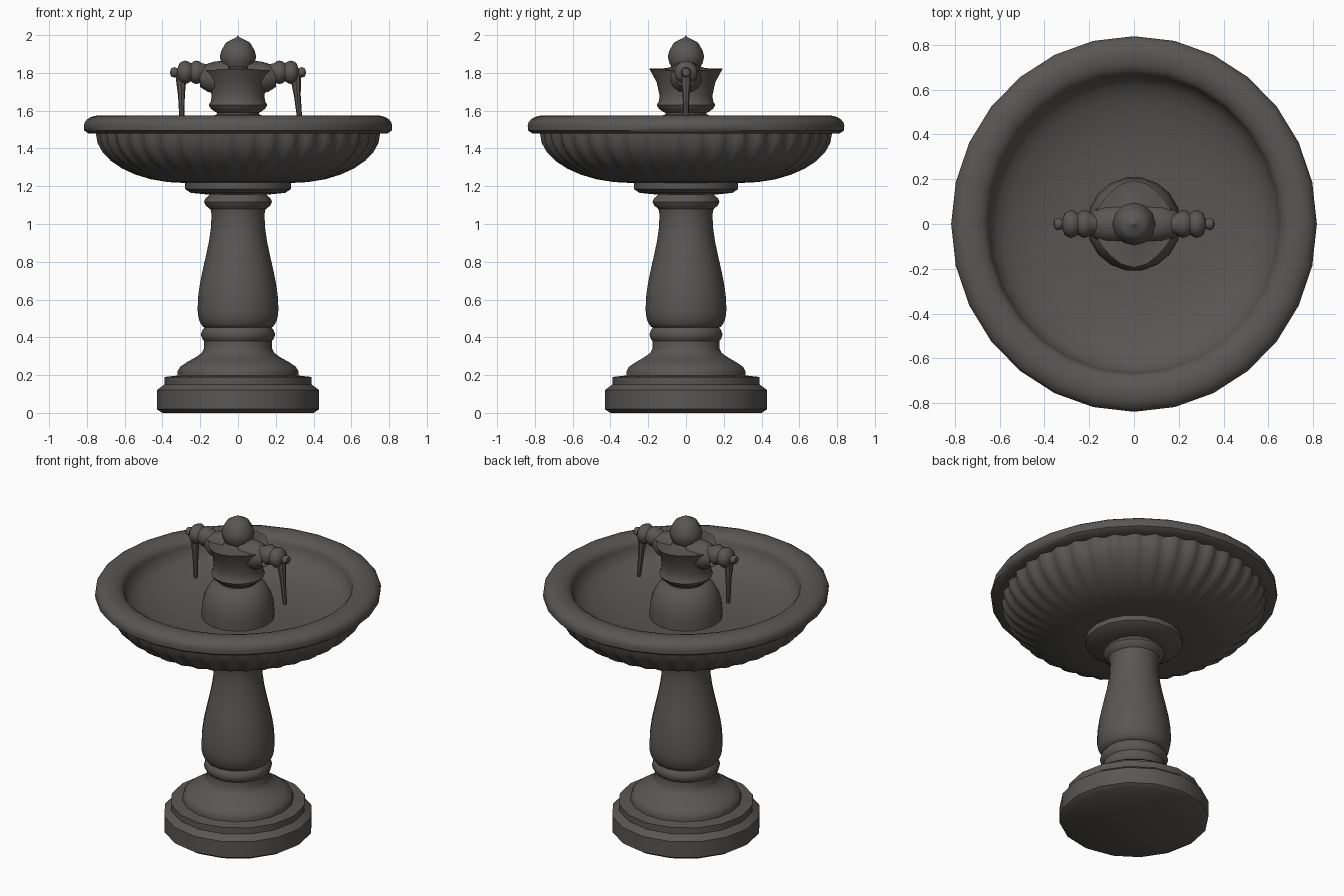
import bpy
import bmesh
from math import sin, cos, pi, radians
from mathutils import Matrix

cube = bpy.data.objects.get("Cube")
if cube:
    bpy.data.objects.remove(cube, do_unlink=True)

# One dark weathered stone for everything
stone = bpy.data.materials.new("dark stone")
stone.use_nodes = True
colour = (0.1, 0.095, 0.09, 1)
stone.diffuse_color = colour
stone.node_tree.nodes["Principled BSDF"].inputs["Base Color"].default_value = colour


def bead(radius, low, high, bulge, steps=4):
    """Half-round moulding standing out from a radius."""
    return [(radius + bulge * sin(pi * i / steps), low + (high - low) * i / steps)
            for i in range(steps + 1)]


def quarter(start, end, steps=5):
    """Quarter ellipse that leaves level and arrives upright."""
    (r, z), (end_r, end_z) = start, end
    turns = [pi / 2 * i / steps for i in range(steps + 1)]
    return [(r + (end_r - r) * sin(t), z + (end_z - z) * (1 - cos(t))) for t in turns]


def ogee(start, end, steps=5):
    """S-shaped change of radius that leaves and arrives upright."""
    (r, z), (end_r, end_z) = start, end
    return [(r + (end_r - r) * (1 - cos(pi * i / steps)) / 2, z + (end_z - z) * i / steps)
            for i in range(steps + 1)]


def turned(r, z, a):
    return r * cos(a), r * sin(a), z


def lathe(name, profile, sides, shape=turned, matrix=Matrix(), angle=40):
    """Turn a (radius, height) profile about z; shape may bend each point."""
    bm = bmesh.new()
    rings = []
    for r, z in profile:
        if r == 0:
            rings.append([bm.verts.new(shape(r, z, 0))] * sides)
        else:
            rings.append([bm.verts.new(shape(r, z, 2 * pi * i / sides))
                          for i in range(sides)])
    for low, high in zip(rings, rings[1:]):
        for i in range(sides):
            j = (i + 1) % sides
            bm.faces.new(list(dict.fromkeys((low[i], low[j], high[j], high[i]))))
    bmesh.ops.remove_doubles(bm, verts=bm.verts, dist=0.0001)
    bm.transform(matrix)
    mesh = bpy.data.meshes.new(name)
    bm.to_mesh(mesh)
    bm.free()
    mesh.materials.append(stone)
    obj = bpy.data.objects.new(name, mesh)
    bpy.context.collection.objects.link(obj)
    bpy.ops.object.select_all(action='DESELECT')
    obj.select_set(True)
    bpy.context.view_layer.objects.active = obj
    bpy.ops.object.shade_smooth_by_angle(angle=radians(angle))


# Stepped foot
lathe("base_plinth", [(0, 0), (0.4, 0), (0.43, 0.02), (0.43, 0.12), (0.39, 0.15),
                      (0.39, 0.19), (0.3, 0.2)], 16)
lathe("base_step", [(0.32, 0.19)] + ogee((0.32, 0.22), (0.18, 0.34)) + [(0.18, 0.39)], 18)

# Baluster column with its collars
lathe("column_ring", bead(0.17, 0.37, 0.46, 0.027), 18)
column_belly = (0.214, 0.55)
lathe("column", quarter((0.17, 0.45), column_belly)
      + ogee(column_belly, (0.14, 1.05), 7) + [(0.15, 1.1)], 16)
lathe("column_capital", bead(0.15, 1.08, 1.155, 0.03)
      + [(0.25, 1.165), (0.28, 1.185), (0.28, 1.23)], 18)


# Underside of the bowl, with flutes fading out toward the middle
def fluted(r, z, a):
    depth = 0.026 * min(1, max(0, (r - 0.48) / 0.2))
    return oval(r - depth * (0.5 + 0.5 * cos(40 * a)), z, a)


def oval(r, z, a):
    return r * cos(a), 1.027 * r * sin(a), z


lathe("fluted_bowl", [(0.2, 1.215)] + quarter((0.28, 1.217), (0.755, 1.48), 8), 160,
      fluted, angle=60)

# Thick rounded rim running down into the basin floor
crown = (0.735, 1.575)
rim_outside = quarter(crown, (0.816, 1.52))
basin_wall = quarter((0.19, 1.355), (0.65, 1.52), 7)
lathe("bowl_rim", [(0.72, 1.48), (0.79, 1.478), (0.814, 1.495)] + rim_outside[::-1]
      + quarter(crown, basin_wall[-1]) + basin_wall[::-1], 28, oval, angle=50)

# Dome and neck in the middle of the basin
dome_side = quarter((0.11, 1.58), (0.21, 1.4))
lathe("basin_dome", [(0.21, 1.34)] + dome_side[::-1] + [(0.115, 1.61)], 18)


# Flared head, drawn out toward front, back and both arms
def flared(r, z, a):
    t = max(0, min(1, (z - 1.68) / 0.12))
    r *= 1 - t * (0.08 * sin(2 * a) ** 2 + 0.05 * cos(a) ** 2)
    return turned(r, z - 0.012 * t * cos(a) ** 2, a)


lathe("fountain_head", bead(0.115, 1.59, 1.67, 0.04)[:-1]
      + [(0.14, 1.68), (0.155, 1.75), (0.194, 1.822), (0.1, 1.825), (0.06, 1.84)],
      20, flared)
lathe("finial", bead(0.07, 1.82, 1.95, 0.026) + ogee((0.07, 1.95), (0, 2)), 12, angle=60)

# Left and right arms, each with rings, a nozzle and a falling jet
for side, label, lean in ((1, "left", 0.1), (-1, "right", -0.02)):
    turn = Matrix.Rotation(side * pi / 2, 4, 'Y')
    lathe(label + "_arm", [(0.09, 0.05), (0.086, 0.12), (0.075, 0.16), (0.05, 0.2)],
          14, matrix=Matrix.Translation((0, 0, 1.775)) @ turn)
    lathe(label + "_spout", [(0.04, 0.15)] + bead(0.048, 0.19, 0.25, 0.014)
          + bead(0.048, 0.25, 0.31, 0.014) + bead(0.02, 0.32, 0.355, 0.007) + [(0, 0.36)],
          12, matrix=Matrix.Translation((0, 0, 1.803)) @ turn)

    def leaning(r, z, a):
        x = 0.302 + lean * (1.8 - z)
        return side * x + r * cos(a), r * sin(a), z

    lathe(label + "_water_jet", [(0, 1.52), (0.012, 1.52), (0.018, 1.68), (0.03, 1.79)],
          8, leaning)
